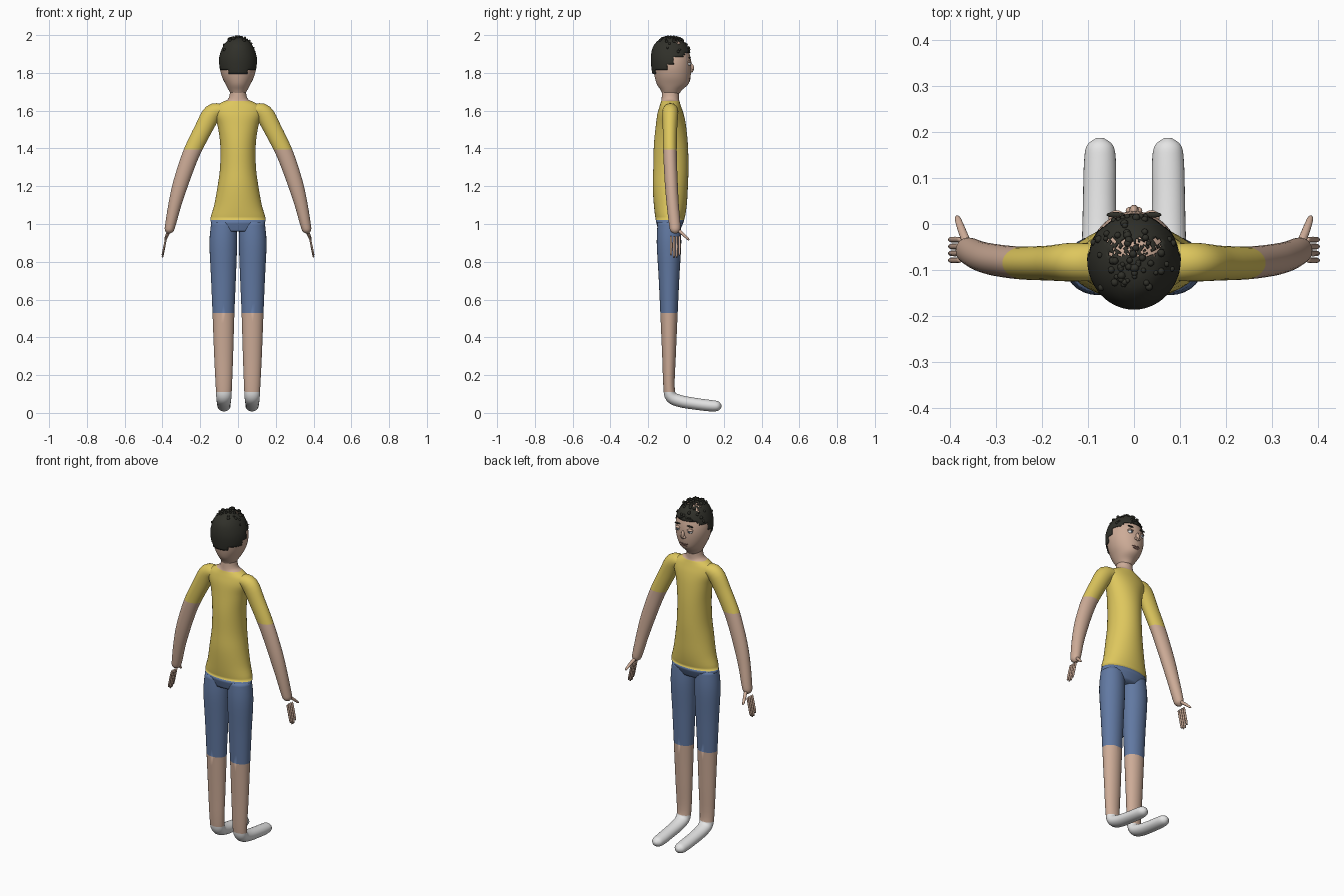
import bpy, bmesh, math, random
from mathutils import Vector, Matrix

random.seed(4)
if "Cube" in bpy.data.objects:
    bpy.data.objects.remove(bpy.data.objects["Cube"], do_unlink=True)


def material(name, r, g, b):
    m = bpy.data.materials.new(name)
    m.use_nodes = True
    m.diffuse_color = (r, g, b, 1)
    bsdf = next(n for n in m.node_tree.nodes if n.type == 'BSDF_PRINCIPLED')
    bsdf.inputs["Base Color"].default_value = (r, g, b, 1)
    return m


SKIN = material("skin", .61, .41, .31)
YELLOW = material("yellow cloth", .73, .57, .11)
BLUE = material("blue cloth", .12, .19, .36)
WHITE = material("white", .78, .78, .78)
HAIR = material("dark hair", .03, .03, .023)
LIPS = material("lip brown", .22, .11, .09)
IRIS = material("grey blue iris", .12, .17, .22)


def finish(name, bm, mats):
    me = bpy.data.meshes.new(name)
    bm.to_mesh(me)
    bm.free()
    for m in mats:
        me.materials.append(m)
    ob = bpy.data.objects.new(name, me)
    bpy.context.collection.objects.link(ob)
    for p in me.polygons:
        p.use_smooth = True
    return ob


def spline(rings, steps):
    """Catmull-Rom through (x, y, z, radius_u, radius_v) rings."""
    pts = [Vector(r) for r in rings]
    out = []
    for i in range(len(pts) - 1):
        p0, p1, p2 = pts[max(i - 1, 0)], pts[i], pts[i + 1]
        p3 = pts[min(i + 2, len(pts) - 1)]
        for k in range(steps):
            t = k / steps
            out.append(p1 + (p2 - p0) * (t / 2) + (p0 * 2 - p1 * 5 + p2 * 4 - p3) * (t * t / 2)
                       + (p1 * 3 - p0 - p2 * 3 + p3) * (t ** 3 / 2))
    return out + [pts[-1]]


def loft(rings, u, flat=False, seg=28, steps=4):
    """Skin elliptical rings along a path; flat keeps the rings level."""
    path = spline(rings, steps)
    centres = [Vector(p[:3]) for p in path]
    bm = bmesh.new()
    loops = []
    for i, p in enumerate(path):
        t = centres[min(i + 1, len(path) - 1)] - centres[max(i - 1, 0)]
        t = Vector((0, 0, 1)) if flat else t.normalized()
        side = (u - t * u.dot(t)).normalized()
        depth = t.cross(side)
        ru, rv = max(p[3], .002), max(p[4], .002)
        loops.append([bm.verts.new(centres[i] + side * ru * math.cos(a) + depth * rv * math.sin(a))
                      for a in (2 * math.pi * k / seg for k in range(seg))])
    for a, b in zip(loops, loops[1:]):
        for k in range(seg):
            n = (k + 1) % seg
            bm.faces.new((a[k], a[n], b[n], b[k]))
    bm.faces.new(loops[0])
    bm.faces.new(loops[-1])
    bmesh.ops.recalc_face_normals(bm, faces=bm.faces)
    return bm


def bands(bm, heights):
    """Cut level seams; material index counts the seams above each face."""
    for h in heights:
        bmesh.ops.bisect_plane(bm, geom=bm.verts[:] + bm.edges[:] + bm.faces[:],
                               plane_co=(0, 0, h), plane_no=(0, 0, 1))
    for f in bm.faces:
        f.material_index = sum(f.calc_center_median().z < h for h in heights)
    return bm


def ball(name, loc, size, mat):
    bm = bmesh.new()
    bmesh.ops.create_uvsphere(bm, u_segments=16, v_segments=10, radius=1,
                              matrix=Matrix.LocRotScale(Vector(loc), None, Vector(size)))
    return finish(name, bm, [mat])


X, Y = Vector((1, 0, 0)), Vector((0, 1, 0))

# Torso: neck, shirt and waistband
torso = [(0, -.09, .96, .12, .055), (0, -.085, 1.02, .146, .075), (0, -.083, 1.1, .126, .087),
         (0, -.083, 1.2, .108, .093), (0, -.08, 1.3, .095, .093), (0, -.08, 1.42, .094, .09),
         (0, -.08, 1.52, .108, .08), (0, -.082, 1.58, .128, .07), (0, -.083, 1.62, .122, .058),
         (0, -.083, 1.645, .085, .05), (0, -.083, 1.665, .05, .046), (0, -.08, 1.73, .038, .044)]
finish("torso", bands(loft(torso, X, True, 40), [1.65, 1.02]), [SKIN, YELLOW, BLUE])

# Arms, legs and hands, one set per side
arm = [(.08, -.083, 1.605, .04, .03), (.135, -.083, 1.587, .042, .048), (.185, -.085, 1.5, .038, .047),
       (.24, -.085, 1.39, .036, .045), (.275, -.082, 1.3, .035, .043), (.308, -.077, 1.2, .034, .04),
       (.335, -.07, 1.1, .032, .034), (.357, -.06, 1, .03, .028), (.365, -.057, .965, .025, .023),
       (.367, -.056, .95, .008, .008)]
leg = [(.075, -.09, 1.01, .066, .06), (.078, -.09, .9, .073, .065), (.077, -.09, .72, .066, .055),
       (.077, -.09, .53, .058, .046), (.076, -.09, .3, .05, .036), (.075, -.09, .14, .043, .03),
       (.075, -.078, .085, .04, .032), (.075, -.03, .062, .038, .032), (.075, .05, .048, .036, .031),
       (.074, .13, .038, .035, .03), (.074, .17, .036, .029, .025), (.074, .187, .036, .008, .008)]


def mirror(rings, s):
    return [(s * r[0],) + tuple(r[1:]) for r in rings]


for s, side in ((1, "left"), (-1, "right")):
    finish(side + "_arm", bands(loft(mirror(arm, s), Y), [1.395]), [YELLOW, SKIN])
    finish(side + "_leg", bands(loft(mirror(leg, s), X), [.53, .11]), [BLUE, SKIN, WHITE])
    for i in range(4):
        y, tip = -.079 + i * .015, .835 - .012 * (i in (1, 2))
        finger = [(.378, y, .935, .004, .004), (.381, y, .925, .006, .005),
                  (.398, y, tip + .012, .006, .005), (.401, y, tip, .003, .003)]
        finish(f"{side}_finger_{i + 1}", loft(mirror(finger, s), Y, seg=10, steps=2), [SKIN])
    thumb = [(.36, -.05, .975, .01, .01), (.374, -.015, .945, .009, .008),
             (.383, .01, .921, .007, .006), (.385, .017, .915, .003, .003)]
    finish(side + "_thumb", loft(mirror(thumb, s), X, seg=12, steps=2), [SKIN])
    # Eyes with lids and brows
    ball(side + "_eye", (s * .038, .014, 1.848), (.015, .013, .011), WHITE)
    ball(side + "_iris", (s * .038, .025, 1.848), (.006, .004, .006), IRIS)
    ball(side + "_eyelid", (s * .038, .015, 1.857), (.018, .015, .007), SKIN)
    ball(side + "_eyebrow", (s * .04, .02, 1.88), (.02, .006, .004), HAIR)
    ball(side + "_nostril", (s * .01, .029, 1.813), (.008, .008, .007), SKIN)

# Head
head = [(0, -.08, 1.69, .038, .045), (0, -.078, 1.71, .05, .057), (0, -.071, 1.74, .066, .083),
        (0, -.071, 1.78, .085, .095), (0, -.073, 1.83, .097, .101), (0, -.076, 1.88, .095, .1),
        (0, -.079, 1.93, .078, .087), (0, -.08, 1.963, .055, .062), (0, -.08, 1.979, .03, .034),
        (0, -.08, 1.984, .004, .004)]
finish("head", loft(head, X, True, 40), [SKIN])
ball("nose", (0, .029, 1.825), (.01, .013, .024), SKIN)
ball("upper_lip", (0, .015, 1.769), (.028, .009, .006), LIPS)
ball("lower_lip", (0, .012, 1.759), (.024, .01, .006), LIPS)


# Hair shell, trimmed along a stepped hairline with thin spots on the crown
def bare(c):
    if c.y < -.1:
        line = 1.79 if abs(c.x) < .05 else 1.81
    elif c.y < -.07:
        line = 1.845
    else:
        line = 1.89 if c.y < -.01 else 1.905
    thin = abs(c.x) < .06 and -.07 < c.y < -.03 and c.z > 1.94 and random.random() < .45
    return c.z < line or thin


shell = [(x, y - .003, z + .005, a + .004, b + .007) for x, y, z, a, b in head]
bm = loft(shell, X, True, 56, 5)
bmesh.ops.delete(bm, geom=[f for f in bm.faces if bare(f.calc_center_median())], context='FACES')
roots = [f.calc_center_median() for f in bm.faces]
hair = finish("hair", bm, [HAIR])
solid = hair.modifiers.new("thickness", 'SOLIDIFY')
solid.thickness = .004

# Small curls scattered over the top and fringe
roots = [c for c in roots if c.z > 1.9 and c.y > -.14]
bm = bmesh.new()
for c in random.sample(roots, 60):
    bmesh.ops.create_icosphere(bm, subdivisions=2, radius=random.uniform(.005, .009),
                               matrix=Matrix.Translation(c + Vector((0, 0, .002))))
finish("curls", bm, [HAIR])
